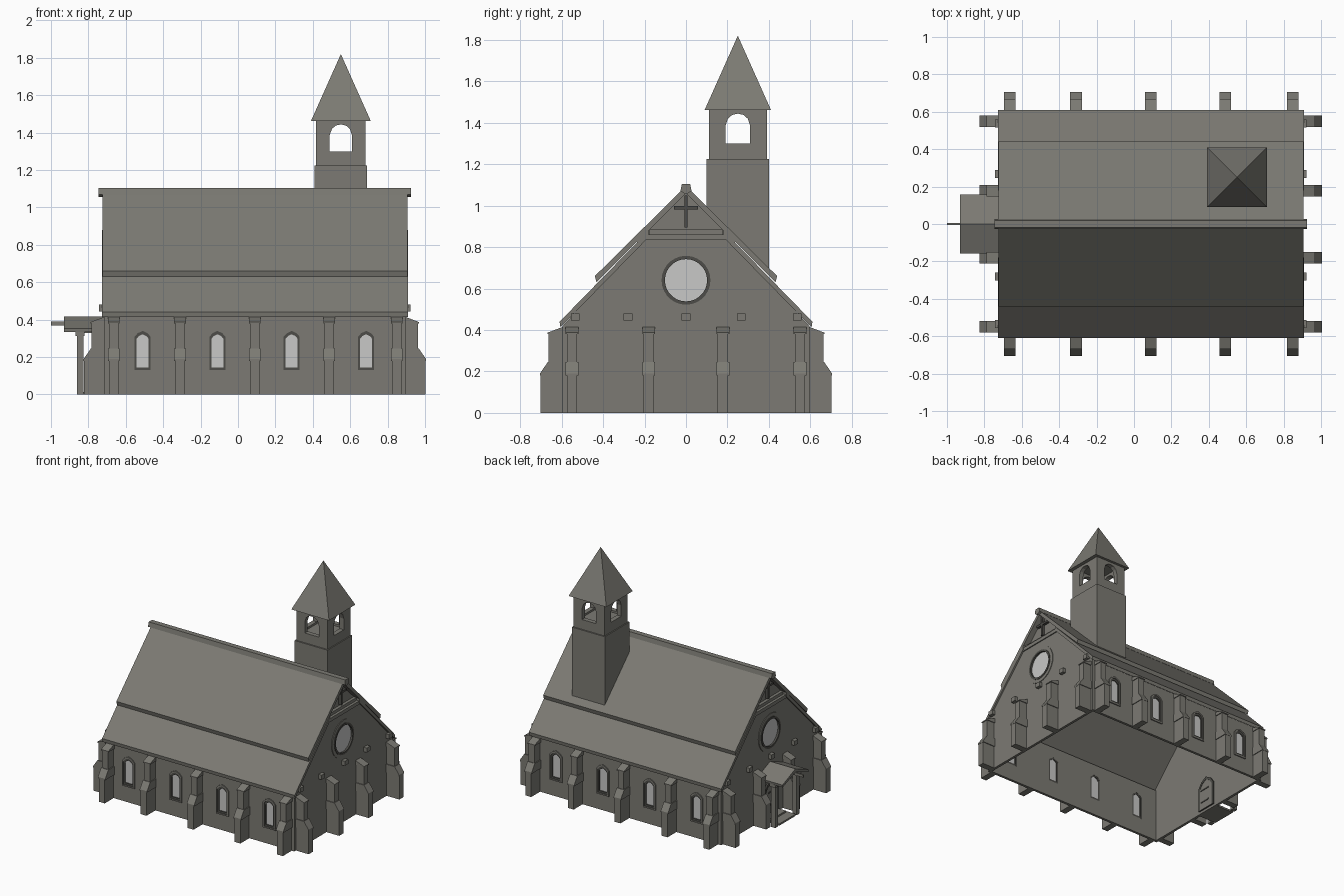
import bpy, bmesh, math
from mathutils import Vector

if "Cube" in bpy.data.objects:
    bpy.data.objects.remove(bpy.data.objects["Cube"])


def material(name, rgb):
    m = bpy.data.materials.new(name)
    m.diffuse_color = (*rgb, 1)
    m.use_nodes = True
    m.node_tree.nodes["Principled BSDF"].inputs["Base Color"].default_value = m.diffuse_color
    return m


STONE = material("grey stone", (0.20, 0.195, 0.172))
DARK = material("dark trim", (0.075, 0.073, 0.065))
GLASS = material("pale glass", (0.58, 0.58, 0.57))

CX, HX, HY = 0.09, 0.805, 0.595      # body centre and half sizes


# Placement maps: local x runs along the wall, y points outward, z is up
def world(x, y, z):
    return Vector((x, y, z))


def long_side(s):
    return lambda t, d, z: Vector((t, s * (HY + d), z))


def gable_side(s):
    return lambda t, d, z: Vector((CX + s * (HX + d), t, z))


def finish(name, bm, mat):
    bmesh.ops.recalc_face_normals(bm, faces=bm.faces)
    me = bpy.data.meshes.new(name)
    bm.to_mesh(me)
    bm.free()
    me.materials.append(mat)
    ob = bpy.data.objects.new(name, me)
    bpy.context.collection.objects.link(ob)
    return ob


def orient(axis, p, h, place):
    u, v = p
    return place(*{'x': (h, u, v), 'y': (u, h, v), 'z': (u, v, h)}[axis])


def prism(name, pts, axis, a, b, mat=STONE, place=world):
    bm = bmesh.new()
    lo = [bm.verts.new(orient(axis, p, a, place)) for p in pts]
    hi = [bm.verts.new(orient(axis, p, b, place)) for p in pts]
    bm.faces.new(lo)
    bm.faces.new(hi)
    for i in range(len(pts)):
        j = (i + 1) % len(pts)
        bm.faces.new((lo[i], lo[j], hi[j], hi[i]))
    return finish(name, bm, mat)


def ring(name, outer, inner, a, b, mat=STONE, place=world):
    bm = bmesh.new()
    loops = [[bm.verts.new(orient('y', p, h, place)) for p in pts]
             for pts, h in ((outer, a), (outer, b), (inner, b), (inner, a))]
    n = len(outer)
    for k in range(4):
        p, q = loops[k], loops[(k + 1) % 4]
        for i in range(n):
            j = (i + 1) % n
            bm.faces.new((p[i], p[j], q[j], q[i]))
    return finish(name, bm, mat)


def box(name, x0, x1, y0, y1, z0, z1, mat=STONE, place=world):
    return prism(name, [(x0, y0), (x1, y0), (x1, y1), (x0, y1)], 'z', z0, z1, mat, place)


def cut(ob, cutter):
    m = ob.modifiers.new("cut", 'BOOLEAN')
    m.operation, m.solver, m.object = 'DIFFERENCE', 'EXACT', cutter
    cutter.hide_render = True
    bpy.context.view_layer.objects.active = ob
    bpy.ops.object.modifier_apply(modifier=m.name)
    bpy.data.objects.remove(cutter)


def lancet(c, w, z0, zs, zt):
    m = zs + 0.6 * (zt - zs)
    return [(c - w, z0), (c + w, z0), (c + w, zs), (c + .62 * w, m), (c, zt),
            (c - .62 * w, m), (c - w, zs)]


def circle(r, zc, n=28):
    return [(r * math.cos(2 * math.pi * i / n), zc + r * math.sin(2 * math.pi * i / n))
            for i in range(n)]


def buttress(t, place):
    prism("buttress", [(-.005, 0), (.108, 0), (.108, .185), (.068, .235), (.068, .38),
                       (0, .41), (-.005, .41)], 'x', t - .025, t + .025, STONE, place)
    prism("buttress_weathering", [(0, .18), (.11, .18), (.11, .19), (.072, .245), (0, .245)],
          'x', t - .031, t + .031, STONE, place)
    prism("buttress_cap", [(0, .38), (.073, .38), (.073, .387), (0, .415)],
          'x', t - .031, t + .031, STONE, place)


# Long walls with lancet windows and buttresses
for s in (-1, 1):
    P = long_side(s)
    wall = box("long_wall", CX - HX, CX + HX, -.02, 0, 0, .42, STONE, P)
    for x in (-.51, -.11, .287, .685):
        cut(wall, prism("cutter", lancet(x, .043, .13, .305, .335), 'y', -.1, .1, STONE, P))
        ring("window_surround", lancet(x, .053, .12, .315, .352),
             lancet(x, .043, .13, .308, .34), -.012, .008, STONE, P)
        ring("window_frame", lancet(x, .0435, .129, .309, .341),
             lancet(x, .032, .145, .298, .322), -.018, .002, DARK, P)
        prism("window_glass", lancet(x, .034, .143, .3, .325), 'y', -.013, -.006, GLASS, P)
    for x in (-.665, -.31, .09, .487, .848):
        buttress(x, P)

# Gable ends
for s in (-1, 1):
    P = gable_side(s)
    wall = prism("gable_wall", [(-HY, 0), (HY, 0), (HY, .42), (.2, .845), (-.2, .845), (-HY, .42)],
                 'y', -.02, 0, STONE, P)
    cut(wall, prism("cutter", circle(.11, .64), 'y', -.1, .1, STONE, P))
    ring("rose_moulding", circle(.145, .64), circle(.117, .64), -.01, .005, STONE, P)
    ring("rose_frame", circle(.118, .64), circle(.102, .64), -.018, .009, DARK, P)
    prism("rose_glass", circle(.105, .64), 'y', -.013, -.006, GLASS, P)
    # recessed gable top with cross and collar beam
    prism("gable_top", [(-.24, .83), (.24, .83), (0, 1.07)], 'y', -.05, -.035, STONE, P)
    box("collar_beam", -.2, .2, -.05, .008, .835, .862, STONE, P)
    box("collar_ledge", -.175, .175, -.05, -.012, .862, .885, STONE, P)
    box("cross_upright", -.008, .008, -.036, -.012, .895, 1.05, DARK, P)
    box("cross_arm", -.058, .058, -.036, -.014, .982, .998, DARK, P)
    for t in (-.535, -.28, 0, .267, .537):
        box("corbel", t - .021, t + .021, -.005, .027, .445, .48, STONE, P)
    for t in (-.55, -.18, .178, .55):
        buttress(t, P)

# Two-layer pitched roof and ridge cap
for s in (-1, 1):
    prism("upper_roof", [(0, 1.095), (s * .44, .66), (s * .432, .63), (0, 1.06)],
          'x', -.725, .905)
    prism("lower_roof", [(s * .18, .88), (s * .61, .44), (s * .606, .413), (s * .18, .848)],
          'x', -.727, .908)
prism("ridge_cap", [(-.027, 1.07), (0, 1.055), (.027, 1.07), (.02, 1.105), (-.02, 1.105)],
      'x', -.745, .925)

# Bell tower: base trimmed to the roof slope, open belfry, spire
prism("tower_base", [(.1, .985), (.4, .68), (.4, 1.225), (.1, 1.225)], 'x', .41, .69)
belfry = box("belfry", .418, .682, .11, .39, 1.22, 1.465)
cut(belfry, box("cutter", .453, .647, .145, .355, 1.285, 1.6))


def arch(c, w=.06):
    return [(c - w, 1.3), (c + w, 1.3), (c + w, 1.385), (c + .8 * w, 1.42), (c + .45 * w, 1.438),
            (c, 1.444), (c - .45 * w, 1.438), (c - .8 * w, 1.42), (c - w, 1.385)]


cut(belfry, prism("cutter", arch(.55), 'y', 0, .6))
cut(belfry, prism("cutter", arch(.25), 'x', .2, .9))
bm = bmesh.new()
base = [bm.verts.new((.55 + a * .16, .25 + b * .16, 1.462))
        for a, b in ((-1, -1), (1, -1), (1, 1), (-1, 1))]
tip = bm.verts.new((.55, .25, 1.82))
bm.faces.new(base)
for i in range(4):
    bm.faces.new((base[i], base[(i + 1) % 4], tip))
finish("spire", bm, STONE)

# Porch on the left gable
for s in (-1, 1):
    prism("porch_roof", [(0, .417), (s * .158, .352), (s * .155, .333), (0, .392)],
          'x', -.93, -.715)
    y = s * .13
    box("porch_post", -.862, -.826, y - .018, y + .018, 0, .335)
    box("porch_capital", -.87, -.82, y - .026, y + .026, .312, .335)
    box("porch_side_beam", -.86, -.715, y - .014, y + .014, .328, .348)
box("porch_tie_beam", -.86, -.83, -.13, .13, .332, .35)
box("porch_ridge_rod", -1, -.92, -.006, .006, .37, .39)
box("porch_step", -.862, -.71, -.1, .1, 0, .014)
box("door_step", -.79, -.71, -.085, .085, .014, .026)

# Door, shown on both faces of the wall
P = gable_side(-1)
prism("door", lancet(0, .068, .026, .2, .262), 'y', -.027, .005, STONE, P)
ring("door_frame", lancet(0, .082, .02, .208, .282), lancet(0, .066, .026, .2, .26),
     -.03, .012, DARK, P)
for z in (.08, .18):
    box("door_hinge", -.06, .03, -.031, .009, z, z + .01, DARK, P)
